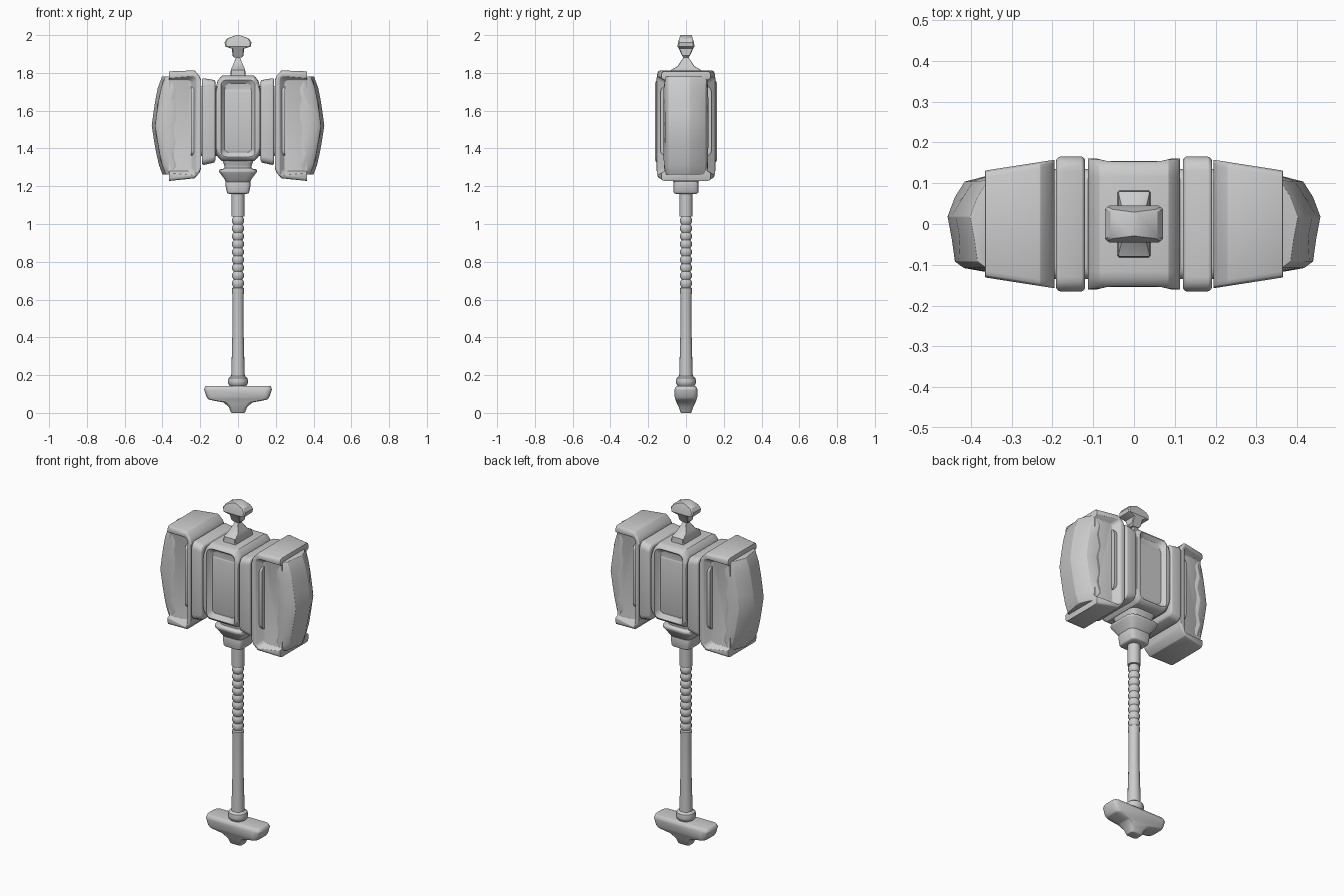
import bpy, bmesh, math

if "Cube" in bpy.data.objects:
    bpy.data.objects.remove(bpy.data.objects["Cube"])

def rect(axis, pos, u0, u1, v0, v1, r, seg=3):
    """Rounded rectangle ring at pos on axis; u, v are the other two axes in order."""
    ring = []
    corners = [(u1 - r, v1 - r), (u0 + r, v1 - r), (u0 + r, v0 + r), (u1 - r, v0 + r)]
    for q, (cu, cv) in enumerate(corners):
        for k in range(seg + 1):
            a = math.pi / 2 * (q + k / seg)
            p = [cu + r * math.cos(a), cv + r * math.sin(a)]
            p.insert('xyz'.index(axis), pos)
            ring.append(p)
    return ring

def loft(name, rings):
    bm = bmesh.new()
    vs = [[bm.verts.new(p) for p in ring] for ring in rings]
    n = len(rings[0])
    for a, b in zip(vs, vs[1:]):
        for i in range(n):
            j = (i + 1) % n
            bm.faces.new((a[i], a[j], b[j], b[i]))
    bm.faces.new(vs[0][::-1])
    bm.faces.new(vs[-1])
    bmesh.ops.recalc_face_normals(bm, faces=bm.faces)
    me = bpy.data.meshes.new(name)
    bm.to_mesh(me)
    bm.free()
    ob = bpy.data.objects.new(name, me)
    bpy.context.collection.objects.link(ob)
    return ob

def mirror(ob, axis):
    m = ob.modifiers.new("mirror", 'MIRROR')
    m.use_axis = [axis == i for i in range(3)]

def cut(ob, cutter):
    cutter.hide_render = True
    b = ob.modifiers.new("recess", 'BOOLEAN')
    b.operation, b.solver, b.object = 'DIFFERENCE', 'EXACT', cutter

def finish(ob, bevel=0.0, angle=35):
    if bevel:
        b = ob.modifiers.new("soft_edges", 'BEVEL')
        b.width, b.segments, b.limit_method = bevel, 2, 'ANGLE'
        b.angle_limit = math.radians(30)
    bpy.ops.object.select_all(action='DESELECT')
    ob.select_set(True)
    bpy.context.view_layer.objects.active = ob
    bpy.ops.object.convert(target='MESH')
    bpy.ops.object.shade_smooth_by_angle(angle=math.radians(angle))

def stack(name, rows, chamfer=0.3, seg=1, bevel=0.0):
    """Loft upwards from rows of (z, half x, half y)."""
    ob = loft(name, [rect('z', z, -x, x, -y, y, chamfer * min(x, y), seg) for z, x, y in rows])
    finish(ob, bevel)

# handle with ribbed grip
prof = [(.14, .04), (.15, .05), (.165, .054), (.185, .05), (.195, .036), (.3, .033),
        (.45, .029), (.60, .029), (.66, .032), (.665, .025)]
ribs = 9
for i in range(ribs):
    z = .665 + i * .0415
    prof += [(z + .012, .031), (z + .03, .031), (z + .0415, .024)]
prof += [(1.04, .034), (1.10, .034), (1.18, .034)]
finish(loft("handle", [[(r * math.cos(a), r * math.sin(a), z)
       for a in [math.tau * k / 16 for k in range(16)]] for z, r in prof]))

# pommel
stack("pommel", [(0, .036, .028), (.03, .048, .038), (.055, .075, .05), (.07, .155, .056),
                 (.085, .167, .06), (.125, .18, .06), (.142, .172, .052)], .45, 2, .004)

# collar under the head
stack("lower_collar", [(1.16, .05, .055), (1.165, .058, .065), (1.20, .066, .066),
                       (1.235, .066, .066)], .4, 2, .003)
stack("upper_collar", [(1.215, .062, .06), (1.235, .07, .075), (1.275, .1, .1), (1.288, .1, .1),
                       (1.295, .07, .08), (1.315, .074, .085), (1.345, .085, .1)], .4, 2, .003)

# finial on top
stack("finial_base", [(1.76, .042, .083), (1.815, .038, .08), (1.835, .03, .045),
                      (1.865, .017, .025), (1.888, .008, .008)], .1)
stack("finial_gem", [(1.882, .02, .015), (1.893, .03, .022), (1.928, .031, .038), (1.94, .068, .045),
                     (1.962, .071, .042), (1.982, .058, .036), (2.0, .008, .03)], .15)

# centre block with recessed front and back panels
centre = loft("centre_block", [rect('x', x, -.161, .161, lo, hi, .045, 4) for x, lo, hi in
              [(-.113, 1.37, 1.74), (-.107, 1.355, 1.76), (-.085, 1.333, 1.785),
               (.085, 1.333, 1.785), (.107, 1.355, 1.76), (.113, 1.37, 1.74)]])
c1 = loft("centre_cutter", [rect('y', y, -x, x, lo, hi, .03, 4) for y, x, lo, hi in
          [(-.2, .095, 1.345, 1.772), (-.16, .09, 1.35, 1.768), (-.132, .07, 1.375, 1.745)]])
mirror(c1, 1)
cut(centre, c1)
finish(centre, .004)

# inner core joining the blocks
finish(loft("head_core", [rect('x', x, -.135, .135, 1.36, 1.73, .03) for x in (-.25, .25)]))

# bands either side of the centre block
band = loft("bands", [rect('x', x, -y, y, lo, hi, .035, 4) for x, y, lo, hi in
            [(.12, .158, 1.335, 1.755), (.126, .165, 1.325, 1.762),
             (.184, .165, 1.312, 1.772), (.191, .158, 1.318, 1.768)]])
mirror(band, 0)
finish(band, .003)

# hammer end frames, recess open towards the outside
frame = loft("end_frames", [rect('x', x, -y, y, lo, hi, .016, 2) for x, y, lo, hi in
             [(.195, .157, 1.295, 1.762), (.205, .156, 1.27, 1.785), (.23, .152, 1.242, 1.813),
              (.365, .131, 1.228, 1.808)]])
c2 = loft("frame_cutter", [rect('y', y, x, .6, lo, hi, .02, 3) for y, x, lo, hi in
          [(-.2, .215, 1.25, 1.79), (-.155, .22, 1.257, 1.785), (-.113, .245, 1.28, 1.762)]])
mirror(c2, 1)
cut(frame, c2)
mirror(frame, 0)
finish(frame, .004)

# rough stone striking faces with a wavy rim
rows = [(1.262, .400, .36), (1.31, .418, .338), (1.37, .432, .358), (1.43, .443, .345),
        (1.52, .457, .36), (1.59, .448, .34), (1.66, .437, .356), (1.72, .425, .342),
        (1.782, .402, .36)]
rings = []
for k, (z, a, rim) in enumerate(rows):
    h = .118 if 0 < k < len(rows) - 1 else .11
    w = .006 * (-1) ** k
    rings.append([(.31, -h + .012, z), (rim, -h, z), (a - .04, -.108, z), (a - .018, -.092, z),
                  (a - .013 + w / 2, -.035, z), (a, .018, z), (a - .018, .06 + w, z),
                  (a - .042, .104, z), (rim, h, z), (.31, h - .012, z)])
stone = loft("stone_faces", rings)
mirror(stone, 0)
finish(stone, .003)

for c in (c1, c2):
    bpy.data.objects.remove(c)
